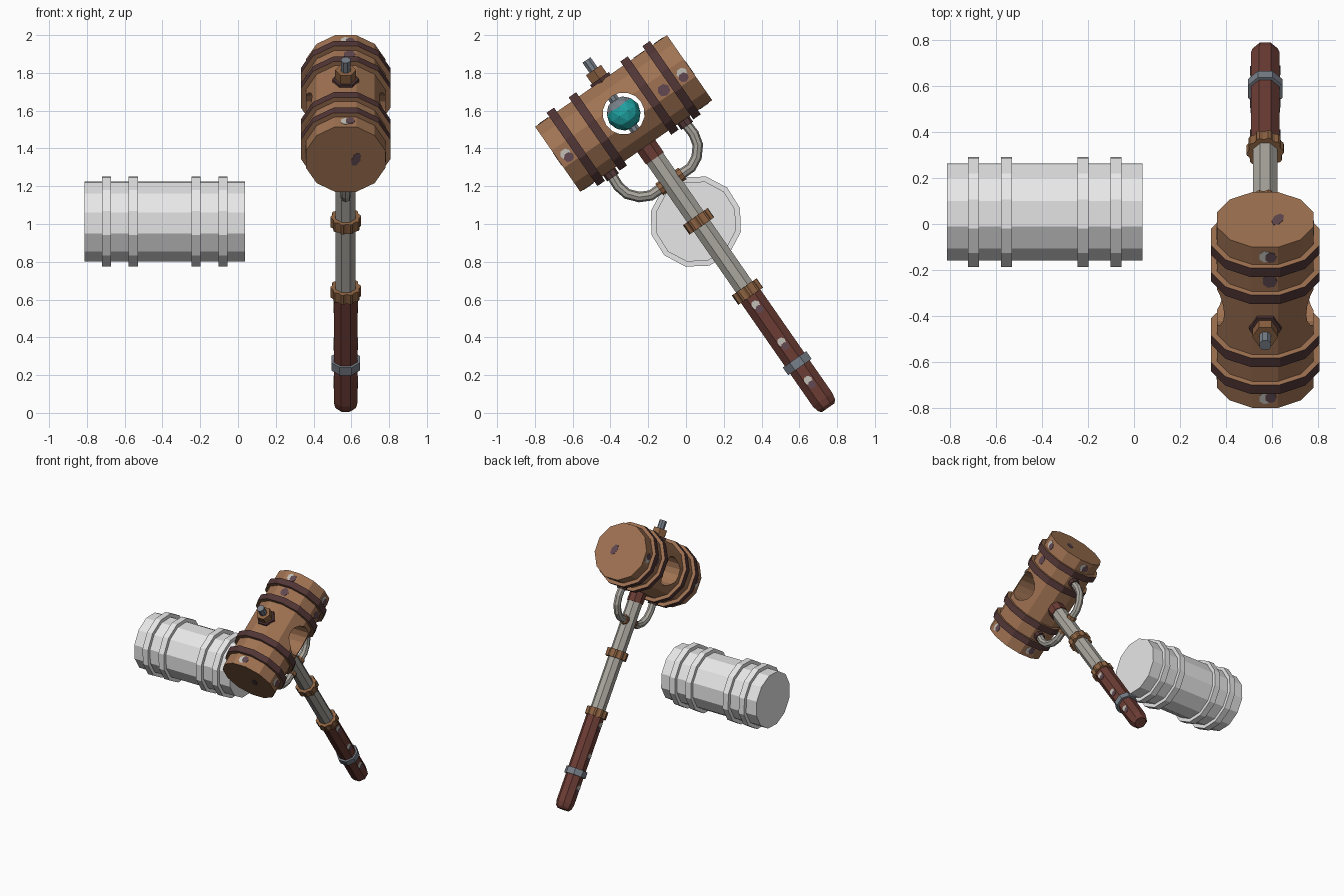
import bpy, bmesh
from math import radians, cos, sin, tau
from mathutils import Matrix, Vector

old = bpy.data.objects.get("Cube")
if old:
    bpy.data.objects.remove(old, do_unlink=True)


def material(name, r, g, b):
    m = bpy.data.materials.new(name)
    m.use_nodes = True
    m.diffuse_color = (r, g, b, 1)
    m.node_tree.nodes["Principled BSDF"].inputs["Base Color"].default_value = (r, g, b, 1)
    return m


wood = material("brown wood", .35, .17, .085)
leather = material("dark band", .085, .037, .037)
maroon = material("maroon grip", .15, .046, .035)
pale = material("pale shaft", .41, .39, .35)
steel = material("blue steel", .19, .215, .25)
teal = material("teal gem", .014, .36, .36)
chip = material("pale chip", .54, .51, .47)
stain = material("purple stain", .12, .065, .08)
bronze = material("bronze ring", .27, .125, .055)
plain = material("light grey", .8, .8, .8)


def rot(deg, axis):
    return Matrix.Rotation(radians(deg), 4, axis)


def move(x, y, z):
    return Matrix.Translation((x, y, z))


def finish(name, bm, matrix, mats):
    bmesh.ops.recalc_face_normals(bm, faces=bm.faces)
    mesh = bpy.data.meshes.new(name)
    bm.to_mesh(mesh)
    bm.free()
    for m in mats:
        mesh.materials.append(m)
    obj = bpy.data.objects.new(name, mesh)
    obj.matrix_world = matrix
    bpy.context.collection.objects.link(obj)
    return obj


def lathe(name, profile, sides, matrix, mat, phase=0, flute=1, cap=None):
    """Capped solid from (radius, height) points; flute shrinks every second pair of corners."""
    bm = bmesh.new()
    rings = []
    for r, z in profile:
        ring = []
        for i in range(sides):
            a = radians(phase) + tau * i / sides
            k = flute if i % 4 > 1 else 1
            ring.append(bm.verts.new((r * k * cos(a), r * k * sin(a), z)))
        rings.append(ring)
    for low, high in zip(rings, rings[1:]):
        for i in range(sides):
            j = (i + 1) % sides
            bm.faces.new((low[i], low[j], high[j], high[i]))
    for ring in (rings[0], rings[-1]):
        bm.faces.new(ring).material_index = 1 if cap else 0
    return finish(name, bm, matrix, [mat, cap] if cap else [mat])


def prism(name, r, z0, z1, sides, matrix, mat, **options):
    return lathe(name, [(r, z0), (r, z1)], sides, matrix, mat, **options)


def barrel(name, matrix, body_mat, band_mat, phase):
    """Twelve-sided drum with four raised bands."""
    body = prism(name, .217, -.425, .425, 12, matrix, body_mat, phase=phase)
    for n, z in enumerate((-.309, -.1665, .1665, .309)):
        prism(f"{name}_band_{n + 1}", .2445, z - .024, z + .024, 12, matrix,
              band_mat, phase=phase, cap=body_mat)
    return body


# Spare plain drum
barrel("spare_drum", move(-.388, .052, 1.013) @ rot(90, 'Y'), plain, plain, 17)

# Mallet frame: local y runs along the head, local z up the handle
H = move(.57, -.33, 1.585) @ rot(34.8, 'X')
head = barrel("mallet_head", H @ rot(-90, 'X'), wood, leather, 15)

# Round window through the head
cutter = prism("window_cutter", .111, -.4, .4, 16, H @ rot(90, 'Y'), wood)
cutter.hide_render = True
cut = head.modifiers.new("window", 'BOOLEAN')
cut.operation = 'DIFFERENCE'
cut.solver = 'EXACT'
cut.object = cutter
bpy.context.view_layer.objects.active = head
bpy.ops.object.modifier_apply(modifier=cut.name)
bpy.data.objects.remove(cutter, do_unlink=True)

# Gem with a steel cap
bm = bmesh.new()
bmesh.ops.create_icosphere(bm, subdivisions=2, radius=.092)
for f in bm.faces:
    f.material_index = 1 if f.calc_center_median().normalized().z > .55 else 0
finish("gem", bm, H, [teal, steel])

# Centre pin and nut on top of the head
prism("centre_pin", .028, -.25, .345, 8, H, steel, phase=22.5)
prism("nut_washer", .07, .2, .225, 6, H, leather)
prism("top_nut", .056, .22, .28, 6, H, bronze)

# Handle
prism("neck_collar", .062, -.29, -.19, 8, H, maroon, phase=22.5)
prism("shaft", .057, -1.15, -.27, 8, H, pale, phase=22.5)
lathe("grip", [(.045, -1.897), (.06, -1.88), (.068, -1.845), (.068, -1.14)], 8, H, maroon, phase=22.5)
for n, z in enumerate((-.695, -1.148)):
    prism(f"fluted_ring_{n + 1}", .081, z - .03, z + .03, 40, H, bronze, flute=.9)
prism("grip_ring", .082, -1.635, -1.585, 8, H, steel, phase=22.5)


# Bent tubes bracing the shaft to the head
def tube(name, points, radius, mat):
    curve = bpy.data.curves.new(name, 'CURVE')
    curve.dimensions = '3D'
    curve.bevel_depth = radius
    curve.bevel_resolution = 2
    curve.use_fill_caps = True
    spline = curve.splines.new('POLY')
    spline.use_smooth = False
    spline.points.add(len(points) - 1)
    for p, co in zip(spline.points, points):
        p.co = (*co, 1)
    curve.materials.append(mat)
    obj = bpy.data.objects.new(name, curve)
    obj.matrix_world = H
    bpy.context.collection.objects.link(obj)
    bpy.ops.object.select_all(action='DESELECT')
    obj.select_set(True)
    bpy.context.view_layer.objects.active = obj
    bpy.ops.object.convert(target='MESH')


BRACE = [(.238, -.2), (.243, -.3), (.228, -.36), (.185, -.41), (.13, -.438), (.03, -.438)]
for side, s in (("front", -1), ("back", 1)):
    tube(f"{side}_brace", [(0, s * y, z) for y, z in BRACE], .028, pale)
    prism(f"{side}_brace_socket", .038, -.245, -.2, 8, H @ move(0, s * .239, 0), leather)
    prism(f"{side}_brace_ring", .037, .05, .075, 8,
          H @ move(0, 0, -.438) @ rot(-90 * s, 'X'), bronze)


# Worn marks: thin plates lying on the flats
def mark(name, matrix, width, length, mat):
    size = Matrix.Diagonal((width, length, 1, 1))
    prism(name, 1, -.002, .002, 7, matrix @ size, mat)


for d, angle in enumerate((0, 90, 180, 270)):
    for s in (-1, 1):
        side = H @ rot(angle, 'Y')
        mark(f"head_chip_{d}_{s}", side @ move(0, s * .375, .21), .028, .03, chip)
        mark(f"head_stain_{d}_{s}", side @ move(.024, s * .37, .2105), .026, .028, stain)
    mark(f"head_scuff_{d}", H @ rot(angle, 'Y') @ move(.02, .245, .21), .033, .035, stain)

for s in (-1, 1):
    end = H @ rot(-90 * s, 'X')
    mark(f"end_scuff_{s}", end @ move(.055, 0, .425) @ rot(-20, 'Z'), .024, .045, stain)
    for n, z in enumerate((1.23, 1.47, 1.717)):
        face = H @ rot(90 * s, 'Y')
        mark(f"grip_chip_{n}_{s}", face @ move(s * z, -.004, .063), .024, .024, chip)
        mark(f"grip_stain_{n}_{s}", face @ move(s * (z + .03), 0, .0635), .022, .022, stain)
